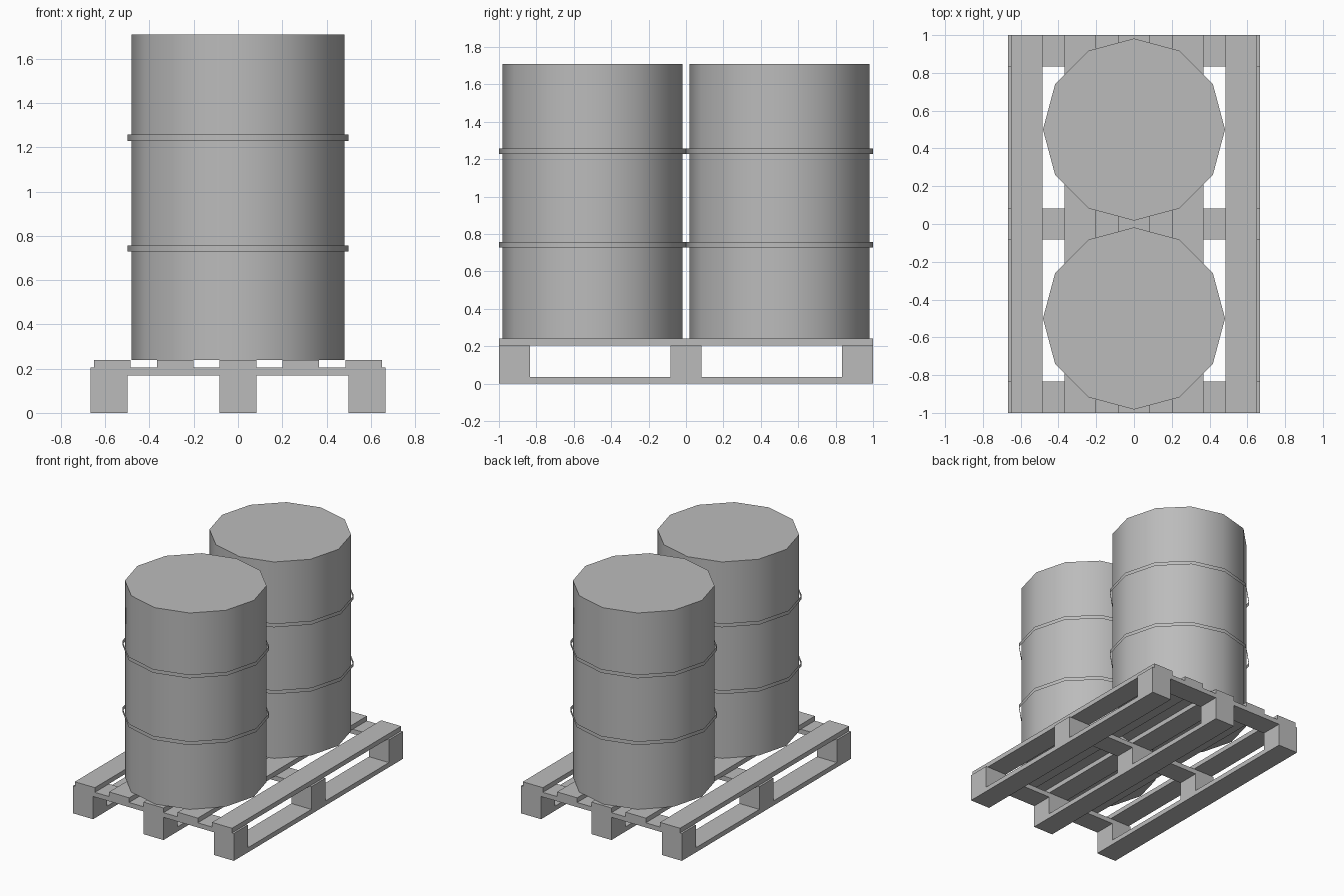
import bpy
import bmesh
import math

cube = bpy.data.objects.get("Cube")
if cube:
    bpy.data.objects.remove(cube, do_unlink=True)

# One grey for everything
grey = bpy.data.materials.new("plain_grey")
grey.use_nodes = True
color = (0.5, 0.5, 0.5, 1)
grey.diffuse_color = color
grey.node_tree.nodes["Principled BSDF"].inputs["Base Color"].default_value = color


def make_object(name, bm):
    mesh = bpy.data.meshes.new(name)
    bm.to_mesh(mesh)
    bm.free()
    mesh.materials.append(grey)
    obj = bpy.data.objects.new(name, mesh)
    bpy.context.collection.objects.link(obj)
    return obj


def box(name, x, y, z):
    """Box from (low, high) ranges on each axis."""
    bm = bmesh.new()
    bmesh.ops.create_cube(bm, size=1)
    for v in bm.verts:
        v.co = [r[0] if c < 0 else r[1] for c, r in zip(v.co, (x, y, z))]
    return make_object(name, bm)


def tube(name, y, radius, low, high, capped):
    """Smooth twelve-sided upright tube."""
    bm = bmesh.new()
    bmesh.ops.create_cone(bm, cap_ends=capped, segments=12,
                          radius1=radius, radius2=radius, depth=high - low)
    bmesh.ops.translate(bm, verts=bm.verts, vec=(0, y, (low + high) / 2))
    obj = make_object(name, bm)
    bpy.ops.object.select_all(action='DESELECT')
    obj.select_set(True)
    bpy.context.view_layer.objects.active = obj
    bpy.ops.object.shade_smooth_by_angle(angle=math.radians(40))
    return obj


def span(centre, half):
    return (centre - half, centre + half)


HALF = 0.083     # half width of every board and block
BOARD = 0.035    # board thickness
DECK = 0.24      # top of the pallet
LENGTH = (-1, 1)
sides = {"right": -1, "middle": 0, "left": 1}
rows = {"front": -1, "centre": 0, "back": 1}

# Pallet runners and blocks
for side, sx in sides.items():
    x = span(sx * 0.583, HALF)
    box(f"{side}_runner", x, LENGTH, (0, BOARD))
    for row, sy in rows.items():
        box(f"{row}_{side}_block", x, span(sy * 0.917, HALF),
            (BOARD, DECK - 2 * BOARD))

# Cross boards
for row, sy in rows.items():
    box(f"{row}_cross_board", (-0.666, 0.666), span(sy * 0.917, HALF),
        (DECK - 2 * BOARD, DECK - BOARD))

# Deck slats
for i in range(5):
    box(f"deck_slat_{i + 1}", span((i - 2) * 0.284, HALF), LENGTH,
        (DECK - BOARD, DECK))

# Drums with thin open hoops
for row, y in (("front", -0.5), ("back", 0.5)):
    tube(f"{row}_drum", y, 0.482, DECK, 1.71, True)
    for level, z in (("lower", 0.743), ("upper", 1.243)):
        tube(f"{row}_drum_{level}_hoop", y, 0.5, z - 0.014, z + 0.014, False)
